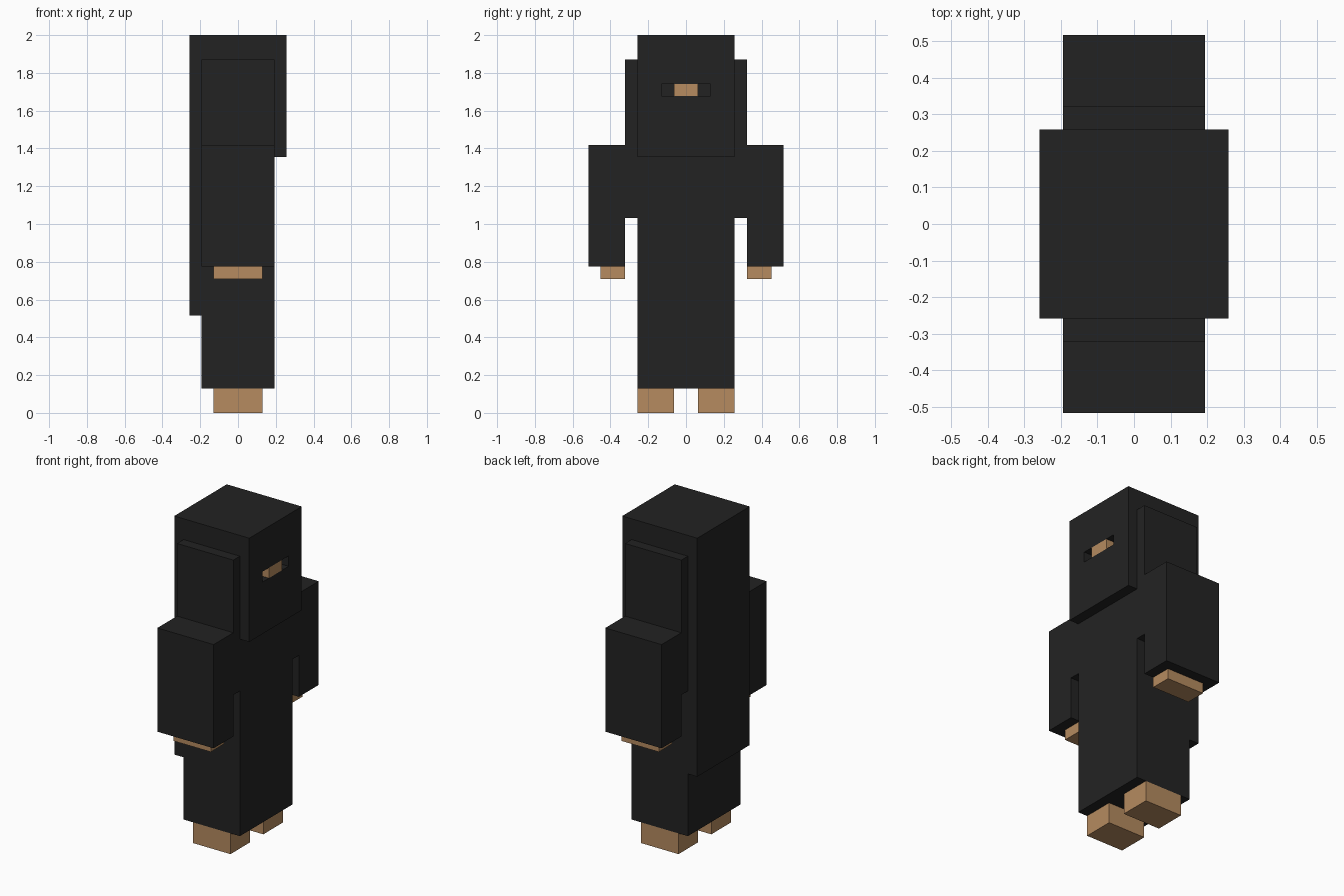
import bpy
import bmesh
from mathutils import Vector

old = bpy.data.objects.get("Cube")
if old:
    bpy.data.objects.remove(old, do_unlink=True)

U = 2 / 31  # one block unit; the figure is 31 units tall and faces +x


def material(name, rgb):
    mat = bpy.data.materials.new(name)
    mat.use_nodes = True
    mat.diffuse_color = (*rgb, 1)
    mat.node_tree.nodes["Principled BSDF"].inputs["Base Color"].default_value = (*rgb, 1)
    return mat


BLACK = material("black cloth", (0.0165, 0.0165, 0.0165))
SKIN = material("tan skin", (0.465, 0.258, 0.116))


def box_mesh(x, y, z):
    """Box between the given (min, max) ranges, in block units."""
    bm = bmesh.new()
    bmesh.ops.create_cube(bm, size=1)
    for v in bm.verts:
        v.co = Vector([(lo + hi) / 2 + c * (hi - lo) for c, (lo, hi) in zip(v.co, (x, y, z))]) * U
    return bm


def finish(name, bm, mat):
    bmesh.ops.recalc_face_normals(bm, faces=bm.faces)
    mesh = bpy.data.meshes.new(name)
    bm.to_mesh(mesh)
    bm.free()
    mesh.materials.append(mat)
    obj = bpy.data.objects.new(name, mesh)
    bpy.context.collection.objects.link(obj)
    return obj


def box(name, x, y, z, mat):
    return finish(name, box_mesh(x, y, z), mat)


def pair(name, x, y, z, mat):
    """The same box on both sides of the body."""
    box("left_" + name, x, y, z, mat)
    box("right_" + name, x, (-y[1], -y[0]), z, mat)


# Head with an eye slit sunk into its face
bm = box_mesh((-4, 4), (-4, 4), (21, 31))
bm.normal_update()
face = max(bm.faces, key=lambda f: f.normal.x)
bmesh.ops.inset_individual(bm, faces=[face], thickness=U)
for v in face.verts:
    v.co.y = 2 * U if v.co.y > 0 else -2 * U
    v.co.z = 27 * U if v.co.z > 26 * U else 26 * U
slit = bmesh.ops.extrude_face_region(bm, geom=[face])
moved = [g for g in slit["geom"] if isinstance(g, bmesh.types.BMVert)]
bmesh.ops.translate(bm, verts=moved, vec=(-U, 0, 0))
if face.is_valid:
    bmesh.ops.delete(bm, geom=[face], context="FACES_ONLY")
finish("head", bm, BLACK)
box("nose", (3, 4), (-1, 1), (26, 27), SKIN)

# Robe and the cape hanging behind it
box("robe", (-3, 3), (-4, 4), (2, 21), BLACK)
box("cape", (-4, -3), (-4, 4), (8, 21), BLACK)

# Shoulders, sleeves, hands and feet
pair("shoulder", (-3, 3), (4, 5), (16, 29), BLACK)
pair("sleeve", (-3, 3), (5, 8), (12, 22), BLACK)
pair("hand", (-2, 2), (5, 7), (11, 12), SKIN)
pair("foot", (-2, 2), (1, 4), (0, 2), SKIN)
